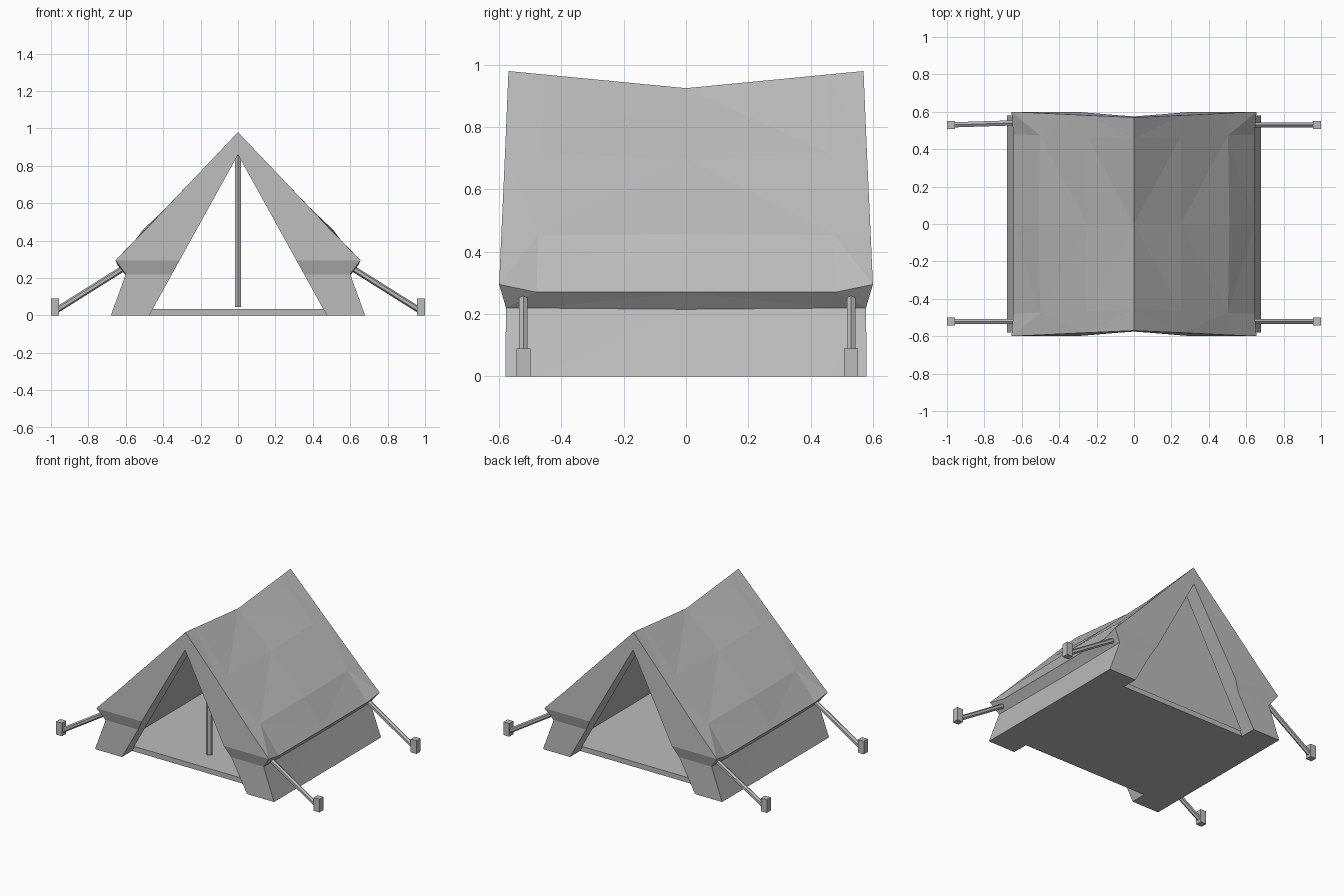
import bpy, bmesh
from mathutils import Vector

old = bpy.data.objects.get("Cube")
if old:
    bpy.data.objects.remove(old)

# One plain grey for everything
grey = bpy.data.materials.new("plain_grey")
grey.use_nodes = True
GREY = (0.5, 0.5, 0.5, 1)
grey.diffuse_color = GREY
grey.node_tree.nodes["Principled BSDF"].inputs["Base Color"].default_value = GREY


def make(name, bm):
    bmesh.ops.recalc_face_normals(bm, faces=bm.faces)
    me = bpy.data.meshes.new(name)
    bm.to_mesh(me)
    bm.free()
    me.materials.append(grey)
    ob = bpy.data.objects.new(name, me)
    bpy.context.collection.objects.link(ob)
    return ob


def prism(name, half_width, bottom, top, y0, y1):
    """Triangular prism lying along y."""
    bm = bmesh.new()
    a, b = [[bm.verts.new((x, y, z)) for x, z in
             ((-half_width, bottom), (half_width, bottom), (0, top))] for y in (y0, y1)]
    bm.faces.new(a)
    bm.faces.new(b)
    for i in range(3):
        j = (i + 1) % 3
        bm.faces.new((a[i], a[j], b[j], b[i]))
    return make(name, bm)


def bar(name, start, end, width, sides=4):
    """Straight bar between two points."""
    start, end = Vector(start), Vector(end)
    d = end - start
    bm = bmesh.new()
    bmesh.ops.create_cone(bm, cap_ends=True, segments=sides, radius1=width,
                          radius2=width, depth=d.length)
    ob = make(name, bm)
    ob.location = (start + end) / 2
    ob.rotation_euler = d.to_track_quat('Z', 'Y').to_euler()
    return ob


# Tent body: rows run from base to ridge as (end x, z, end y, middle x, z)
rows = [(0.68, 0.0, 0.58, 0.68, 0.0),
        (0.60, 0.22, 0.578, 0.60, 0.215),
        (0.655, 0.295, 0.60, 0.645, 0.27),
        (0.50, 0.453, 0.593, 0.51, 0.457),
        (0.25, 0.717, 0.581, 0.25, 0.70),
        (0.0, 0.98, 0.57, 0.0, 0.925)]
stations = [-1, -0.8, 0, 0.8, 1]


def body_point(row, s):
    ex, ez, ey, mx, mz = row
    t = abs(s)
    if row is rows[2]:                      # eave droops close to its ends
        t = max(0, (t - 0.8) / 0.2)
    return mx + (ex - mx) * t, s * ey, mz + (ez - mz) * t


bm = bmesh.new()
sections = []
for s in stations:
    right, left = [], []
    for row in rows:
        x, y, z = body_point(row, s)
        v = bm.verts.new((x, y, z))
        right.append(v)
        left.append(v if x == 0 else bm.verts.new((-x, y, z)))
    sections.append((right, left))
for (r0, l0), (r1, l1) in zip(sections, sections[1:]):
    for a, b in ((r0, r1), (l0, l1)):
        for i in range(len(rows) - 1):
            bm.faces.new((a[i], a[i + 1], b[i + 1], b[i]))
    bm.faces.new((r0[0], r1[0], l1[0], l0[0]))
for r, l in (sections[0], sections[-1]):
    for i in range(len(rows) - 1):
        bm.faces.new(list(dict.fromkeys((r[i], r[i + 1], l[i + 1], l[i]))))
bmesh.ops.triangulate(bm, faces=bm.faces)
tent = make("tent_body", bm)

# Hollow inside and the triangular doorway at each end
slope = 0.475 / 0.86
cutters = [prism("inside_cutter", 0.56, 0.035, 0.87, -0.48, 0.48)]
for y0, y1 in ((-0.8, -0.47), (0.47, 0.8)):
    cutters.append(prism("doorway_cutter", slope * 0.96, -0.1, 0.86, y0, y1))
bpy.context.view_layer.objects.active = tent
for cutter in cutters:
    mod = tent.modifiers.new("cut", 'BOOLEAN')
    mod.operation = 'DIFFERENCE'
    mod.solver = 'EXACT'
    mod.object = cutter
    bpy.ops.object.modifier_apply(modifier=mod.name)
    bpy.data.objects.remove(cutter)

# Single tent pole just inside the front doorway
bar("tent_pole", (0, -0.31, 0.045), (0, -0.31, 0.9), 0.02, 6)

# Guy lines and stakes at the four corners
for sx, side in ((1, "left"), (-1, "right")):
    for y, end in ((-0.522, "front"), (0.53, "back")):
        tilt = 0.012 if (sx, end) == (-1, "back") else 0
        bar(f"guy_line_{end}_{side}", (sx * 0.60, y + tilt, 0.26),
            (sx * 0.975, y, 0.025), 0.016, 6)
        bm = bmesh.new()
        bmesh.ops.create_cube(bm, size=1)
        bmesh.ops.scale(bm, vec=(0.044, 0.044, 0.09), verts=bm.verts)
        bmesh.ops.translate(bm, vec=(sx * 0.978, y, 0.045), verts=bm.verts)
        make(f"stake_{end}_{side}", bm)
